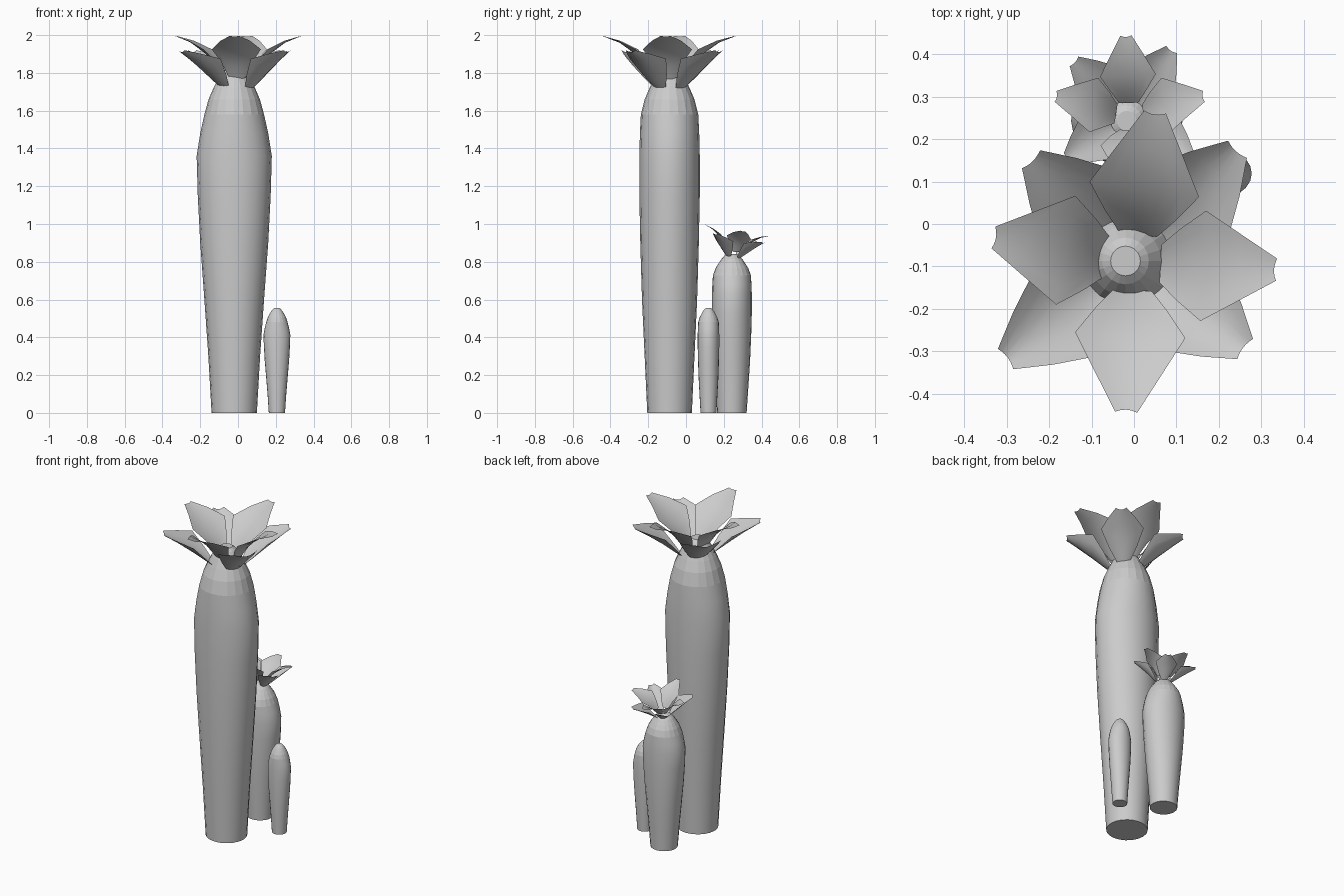
import bpy, bmesh, math
from mathutils import Matrix, Vector

if "Cube" in bpy.data.objects:
    bpy.data.objects.remove(bpy.data.objects["Cube"])

SIDES = 20
# body profile: z, half width in x, half depth in y
BODY = [(0, .12, .118), (.3, .137, .132), (.6, .158, .146), (.9, .18, .155),
        (1.15, .193, .16), (1.36, .199, .16), (1.48, .18, .157), (1.58, .158, .152),
        (1.66, .136, .132), (1.72, .11, .106), (1.77, .084, .082), (1.81, .055, .055),
        (1.826, .035, .035)]

# petal sections: distance from centre, height, half width, cupping of the edges
UPPER = [(.065, .055, .045, .012), (.11, .125, .085, .025), (.17, .185, .13, .03),
         (.26, .25, .078, .01), (.35, .283, .026, .003)]
LOWER = [(.08, .0, .036, .01), (.13, .04, .08, .04), (.195, .095, .122, .07),
         (.28, .155, .078, .035), (.357, .2, .03, .01)]


def make_object(name, bm):
    mesh = bpy.data.meshes.new(name)
    bm.to_mesh(mesh)
    bm.free()
    ob = bpy.data.objects.new(name, mesh)
    bpy.context.collection.objects.link(ob)
    return ob


def stem(name, x, y, width, height):
    """Tapered elliptical column with a smooth side and a faceted crown."""
    bm = bmesh.new()
    rings = []
    for z, rx, ry in BODY:
        rings.append([bm.verts.new((x + rx * width * math.cos(2 * math.pi * i / SIDES),
                                    y + ry * width * math.sin(2 * math.pi * i / SIDES),
                                    z * height)) for i in range(SIDES)])
    for k, (a, b) in enumerate(zip(rings, rings[1:])):
        for i in range(SIDES):
            j = (i + 1) % SIDES
            f = bm.faces.new((a[i], a[j], b[j], b[i]))
            f.smooth = BODY[k][0] < 1.58
    bm.faces.new(rings[0][::-1])
    bm.faces.new(rings[-1])
    # keep the base rim and crown line crisp
    for e in bm.edges:
        if not all(f.smooth for f in e.link_faces):
            e.smooth = False
    return make_object(name, bm)


def petal(bm, sections, angle, stretch, matrix):
    """One cupped, kite-shaped petal sheet."""
    cols = [-1, -.67, -.33, 0, .33, .67, 1]
    turn = matrix @ Matrix.Rotation(math.radians(angle), 4, 'Z')
    rows = []
    for k, (r, z, half, cup) in enumerate(sections):
        notch = .006 if k == len(sections) - 1 else 0
        rows.append([bm.verts.new(turn @ Vector((r * stretch - notch * (1 - v * v),
                                                 v * half, z + cup * v * v)))
                     for v in cols])
    for a, b in zip(rows, rows[1:]):
        for i in range(len(cols) - 1):
            bm.faces.new((a[i], b[i], b[i + 1], a[i + 1])).smooth = True


def flower(name, location, scale, tilt, upper, lower):
    """Two staggered rings of four petals, each given as angle and stretch."""
    m = (Matrix.Translation(location) @ Matrix.Rotation(math.radians(tilt), 4, 'X')
         @ Matrix.Scale(scale, 4))
    bm = bmesh.new()
    for a, s in upper:
        petal(bm, UPPER, a, s, m)
    for a, s in lower:
        petal(bm, LOWER, a, s, m)
    return make_object(name, bm)


# three stems
stem("tall_stem", -.02, -.087, 1, 1)
stem("medium_stem", -.017, .243, .66, .461)
stem("small_stem", .206, .119, .357, .304)

# flowers on the two larger stems
flower("tall_flower", (0, -.09, 1.71), 1, 0,
       ((-3, .96), (82, 1.02), (170, .96), (267, 1.01)),
       ((47.5, 1.01), (135, .96), (217, 1.06), (322, .93)))
flower("medium_flower", (-.01, .248, .825), .505, -10,
       ((9, 1), (93, .98), (171, 1), (268, 1)),
       ((56, .98), (138, .98), (218, 1.03), (322, 1)))
